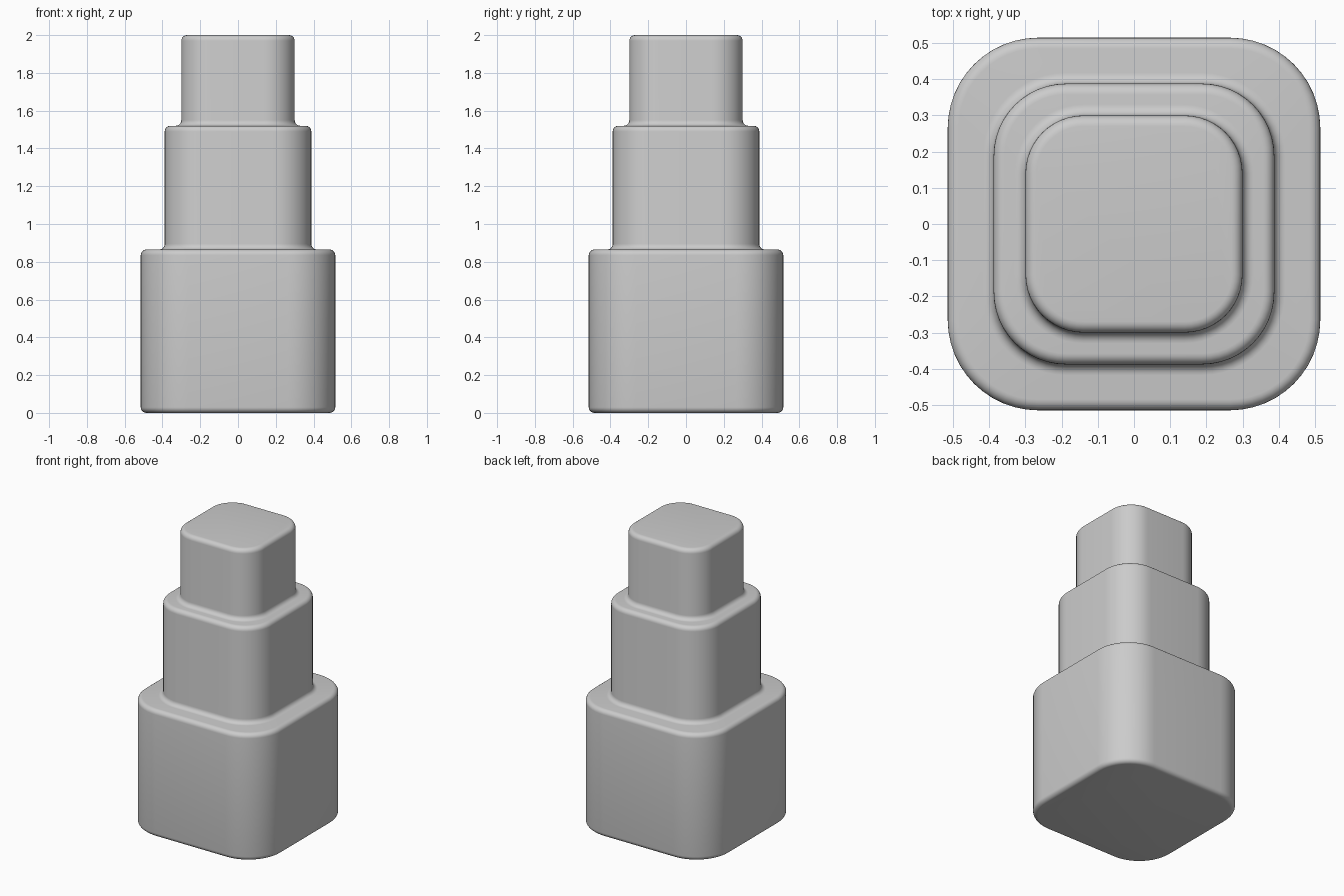
import bpy, bmesh
from math import sin, cos, pi, radians

cube = bpy.data.objects.get("Cube")
if cube:
    bpy.data.objects.remove(cube, do_unlink=True)

EDGE = 0.03          # radius of rounded rims and of the coves between tiers
STEPS = 6            # segments in each rim or cove
CORNER_STEPS = 12    # segments in each upright corner

# Tiers: half width, upright corner radius, bottom, top
TIERS = [(0.515, 0.25, 0.0, 0.865),
         (0.388, 0.20, 0.865, 1.52),
         (0.30, 0.16, 1.52, 2.0)]


def ring(bm, half, radius, z):
    """Rounded square of vertices at one height."""
    c = half - radius
    verts = []
    for q, (sx, sy) in enumerate([(1, 1), (-1, 1), (-1, -1), (1, -1)]):
        for i in range(CORNER_STEPS + 1):
            a = pi / 2 * (q + i / CORNER_STEPS)
            verts.append(bm.verts.new((sx * c + radius * cos(a),
                                       sy * c + radius * sin(a), z)))
    return verts


def tier_rings(bm, half, radius, bottom, top, grounded):
    """Rounded or coved foot, straight wall and rounded rim of one tier."""
    rings = []
    angles = [pi / 2 * i / STEPS for i in range(STEPS + 1)]
    for a in angles:
        inset = EDGE * (1 - sin(a))
        d = inset if grounded else -inset
        rings.append(ring(bm, half - d, radius - d, bottom + EDGE * (1 - cos(a))))
    # Feet curve away from the wall: rim at the ground, cove on a ledge
    for a in angles:
        d = EDGE * (1 - cos(a))
        rings.append(ring(bm, half - d, radius - d, top - EDGE * (1 - sin(a))))
    return rings


bm = bmesh.new()
rings = []
for n, tier in enumerate(TIERS):
    rings += tier_rings(bm, *tier, grounded=(n == 0))

# Skin between neighbouring rings, then flat bottom and top
for low, high in zip(rings, rings[1:]):
    for i in range(len(low)):
        j = (i + 1) % len(low)
        bm.faces.new((low[i], low[j], high[j], high[i]))
bm.faces.new(rings[0][::-1])
bm.faces.new(rings[-1])
bmesh.ops.recalc_face_normals(bm, faces=bm.faces)

mesh = bpy.data.meshes.new("stepped_tower")
bm.to_mesh(mesh)
bm.free()
tower = bpy.data.objects.new("stepped_tower", mesh)
bpy.context.collection.objects.link(tower)

# Plain grey finish
grey = bpy.data.materials.new("plain_grey")
grey.use_nodes = True
colour = (0.6, 0.6, 0.6, 1)
grey.diffuse_color = colour
grey.node_tree.nodes["Principled BSDF"].inputs["Base Color"].default_value = colour
mesh.materials.append(grey)

bpy.ops.object.select_all(action='DESELECT')
tower.select_set(True)
bpy.context.view_layer.objects.active = tower
bpy.ops.object.shade_smooth_by_angle(angle=radians(40))
